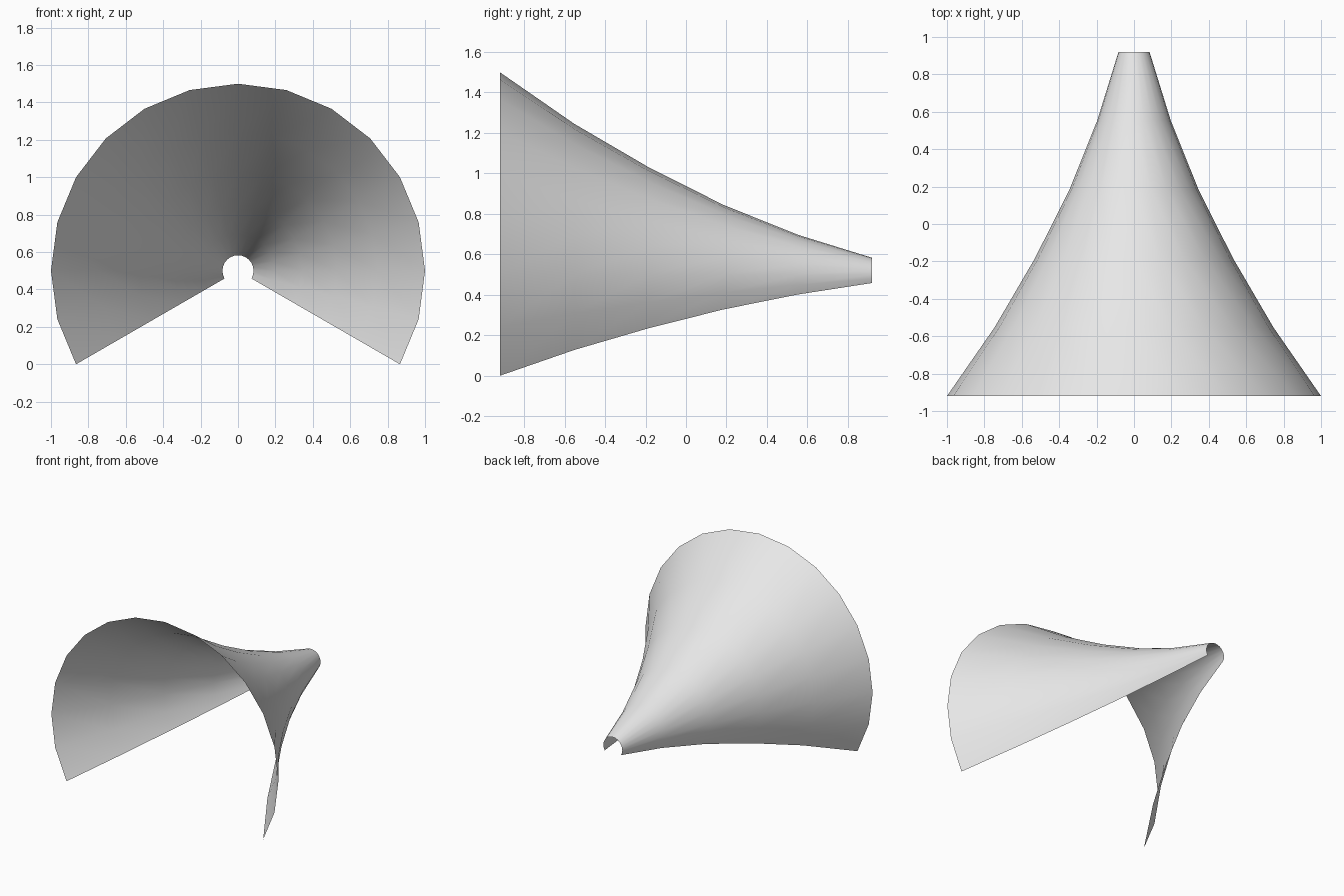
import bpy, bmesh
from math import cos, sin, radians

cube = bpy.data.objects.get("Cube")
if cube:
    bpy.data.objects.remove(cube, do_unlink=True)

# Flared shell: radii from the wide front mouth to the narrow back end
RADII = [1.0, 0.745, 0.53, 0.345, 0.197, 0.083]
HALF_LENGTH = 0.92
AXIS_Z = 0.5
SEGMENTS = 16
START, SWEEP = -30, 240

grey = bpy.data.materials.new("light_grey")
grey.use_nodes = True
colour = (0.8, 0.8, 0.8, 1)
grey.diffuse_color = colour
grey.node_tree.nodes["Principled BSDF"].inputs["Base Color"].default_value = colour

bm = bmesh.new()


def arc(radius, y):
    """Open ring of vertices, with the gap at the bottom."""
    angles = [radians(START + SWEEP * i / SEGMENTS) for i in range(SEGMENTS + 1)]
    return [bm.verts.new((radius * cos(a), y, AXIS_Z + radius * sin(a))) for a in angles]


step = 2 * HALF_LENGTH / (len(RADII) - 1)
rings = [arc(r, -HALF_LENGTH + i * step) for i, r in enumerate(RADII)]

# Bridge neighbouring rings, with the faces turned outward
for front, back in zip(rings, rings[1:]):
    for i in range(SEGMENTS):
        face = bm.faces.new((front[i], back[i], back[i + 1], front[i + 1]))
        face.normal_update()
        middle = face.calc_center_median()
        if face.normal.x * middle.x + face.normal.z * (middle.z - AXIS_Z) < 0:
            face.normal_flip()
        face.smooth = True

mesh = bpy.data.meshes.new("flared_shell")
bm.to_mesh(mesh)
bm.free()
mesh.materials.append(grey)
shell = bpy.data.objects.new("flared_shell", mesh)
bpy.context.collection.objects.link(shell)
